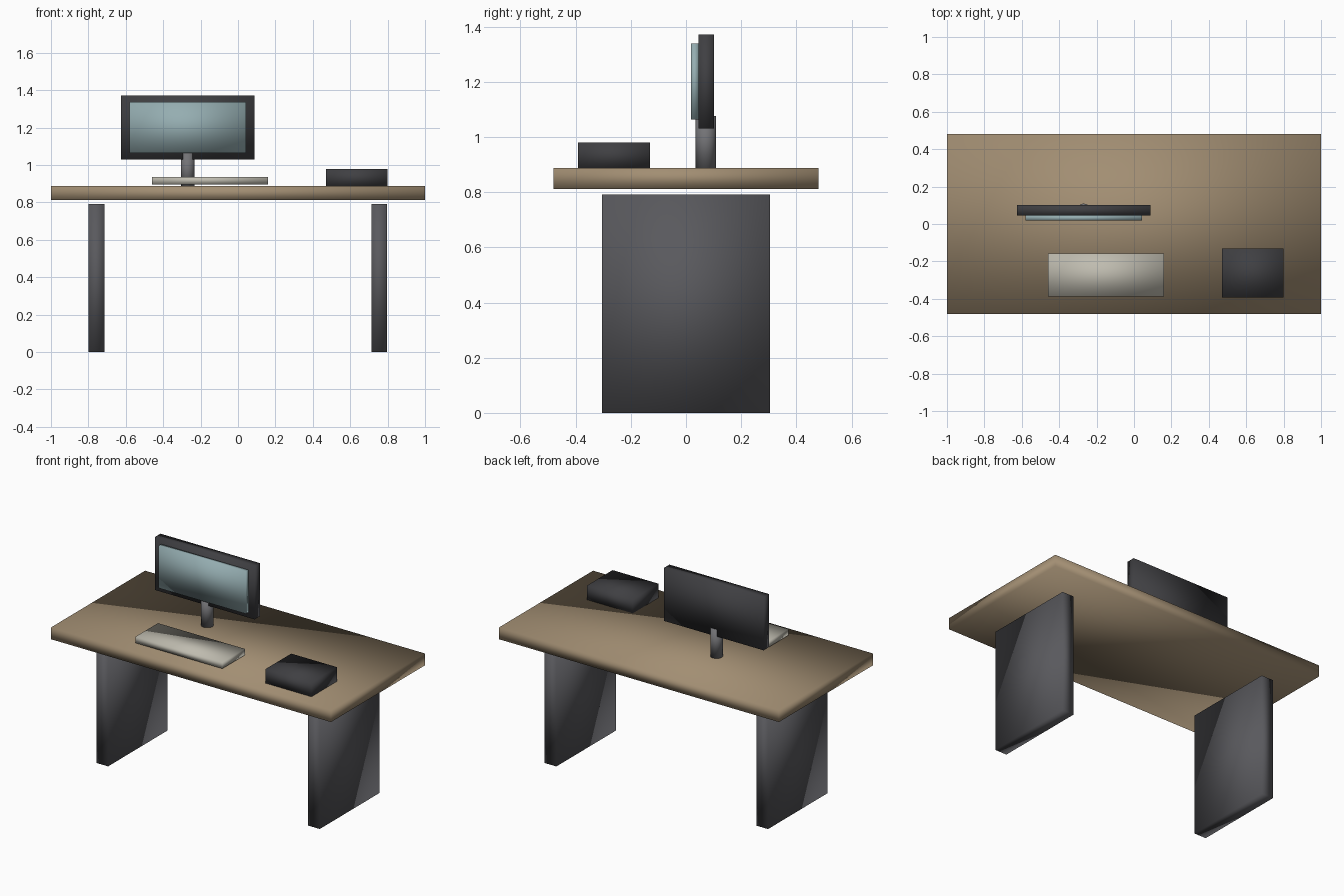
import bpy

if "Cube" in bpy.data.objects:
    bpy.data.objects.remove(bpy.data.objects["Cube"])


def material(name, color):
    m = bpy.data.materials.new(name)
    m.diffuse_color = (*color, 1)
    m.use_nodes = True
    m.node_tree.nodes["Principled BSDF"].inputs["Base Color"].default_value = m.diffuse_color
    return m


WOOD = material("wood", (0.36, 0.27, 0.17))
DARK = material("dark_metal", (0.10, 0.10, 0.11))
BLACK = material("black_plastic", (0.05, 0.05, 0.055))
GLASS = material("screen_glass", (0.30, 0.42, 0.44))
CREAM = material("cream_plastic", (0.52, 0.50, 0.43))
STEEL = material("steel", (0.17, 0.17, 0.18))


def finish(name, mat):
    # The boxes are smooth shaded right across their edges
    ob = bpy.context.object
    ob.name = name
    ob.data.materials.append(mat)
    bpy.ops.object.shade_smooth()
    return ob


def box(name, x, y, z, mat):
    spans = (x, y, z)
    bpy.ops.mesh.primitive_cube_add(size=1, location=[(a + b) / 2 for a, b in spans])
    bpy.context.object.scale = [b - a for a, b in spans]
    bpy.ops.object.transform_apply(location=False, rotation=False, scale=True)
    return finish(name, mat)


# Desk: slab top and two panel legs standing just short of it
box("desk_top", (-1, 1), (-0.48, 0.48), (0.812, 0.888), WOOD)
for side, cx in (("left", -0.757), ("right", 0.755)):
    box(side + "_leg", (cx - 0.042, cx + 0.042), (-0.304, 0.304), (0, 0.792), DARK)

# Monitor: housing, raised screen and round post
box("monitor_housing", (-0.625, 0.087), (0.045, 0.101), (1.03, 1.372), BLACK)
box("screen", (-0.58, 0.042), (0.019, 0.045), (1.064, 1.338), GLASS)
bpy.ops.mesh.primitive_cylinder_add(vertices=24, radius=0.037, depth=0.192,
                                    location=(-0.269, 0.072, 0.979))
finish("monitor_stand", STEEL)

# Things on the desk
box("keyboard", (-0.461, 0.16), (-0.388, -0.158), (0.897, 0.937), CREAM)
box("desk_box", (0.471, 0.799), (-0.392, -0.13), (0.884, 0.979), BLACK)
